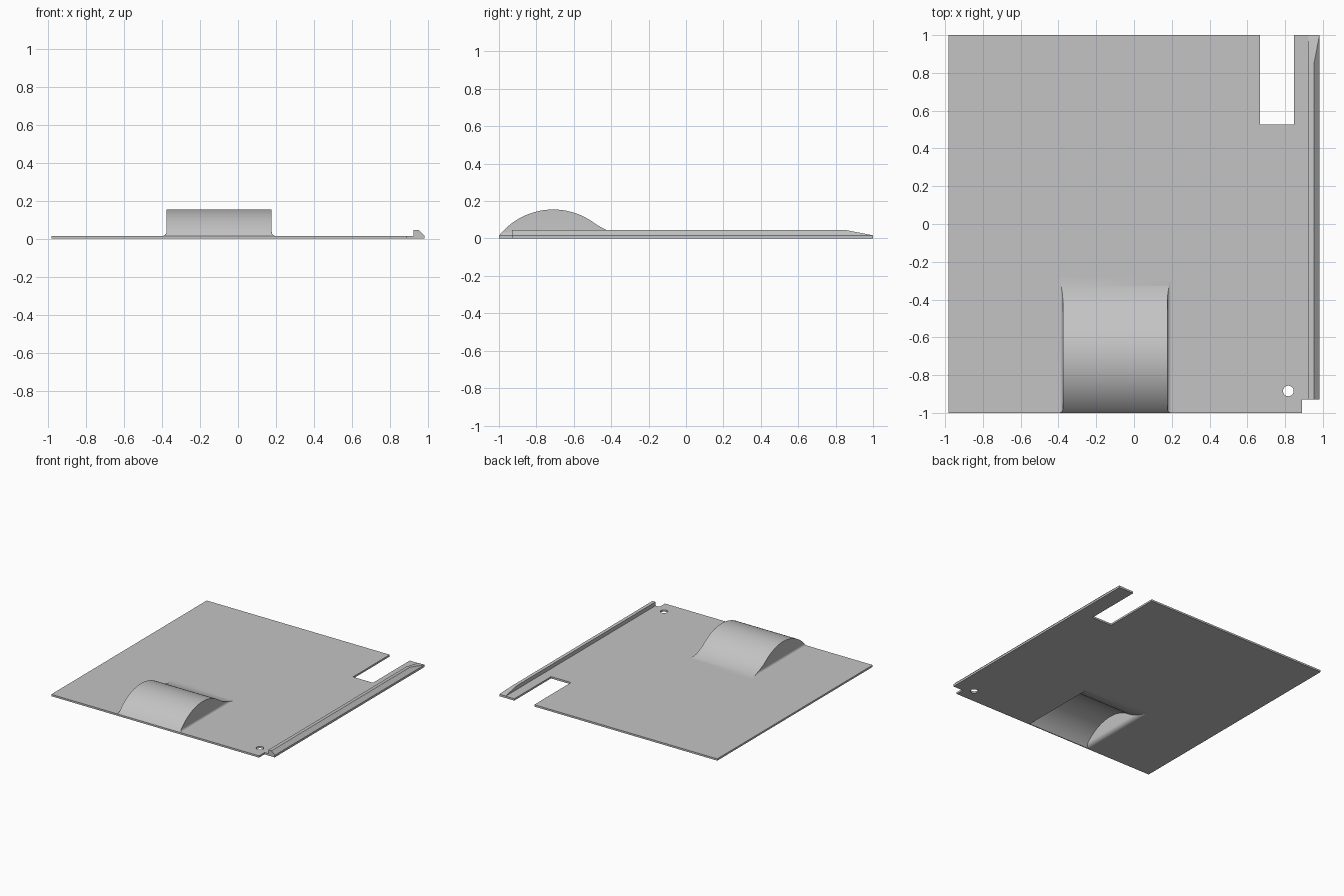
import bpy, bmesh, math

cube = bpy.data.objects.get("Cube")
if cube:
    bpy.data.objects.remove(cube, do_unlink=True)

T = 0.015                      # sheet thickness
HALF_X, HALF_Y = 0.982, 1.0
BUMP_L, BUMP_R, BUMP_BACK = -0.397, 0.197, -0.28
PEAK_Y, ARC_Z, ARC_R = -0.71, -0.215, 0.37
BACK_R, SIDE_R = 0.36, 0.02

grey = bpy.data.materials.new("plain_grey")
grey.use_nodes = True
grey.diffuse_color = (0.55, 0.55, 0.55, 1)
grey.node_tree.nodes["Principled BSDF"].inputs["Base Color"].default_value = grey.diffuse_color


def finish(bm, name):
    bmesh.ops.remove_doubles(bm, verts=bm.verts, dist=1e-5)
    bmesh.ops.recalc_face_normals(bm, faces=bm.faces)
    me = bpy.data.meshes.new(name)
    bm.to_mesh(me)
    bm.free()
    me.materials.append(grey)
    me.shade_smooth()
    me.set_sharp_from_angle(angle=math.radians(30))
    ob = bpy.data.objects.new(name, me)
    bpy.context.collection.objects.link(ob)
    return ob


def loop_edges(bm, points):
    vs = [bm.verts.new((x, y, 0)) for x, y in points]
    return [bm.edges.new((vs[i - 1], vs[i])) for i in range(len(vs))]


def loft(bm, rows):
    """Skin equal-length rows of points; returns the vertex grid."""
    grid = [[bm.verts.new(p) for p in row] for row in rows]
    for a, b in zip(grid, grid[1:]):
        for i in range(len(a) - 1):
            bm.faces.new((a[i], a[i + 1], b[i + 1], b[i]))
    return grid


# Flat plate with the end slot, corner notch, round hole and bump opening
bm = bmesh.new()
outline = [(-HALF_X, -HALF_Y), (BUMP_L, -HALF_Y), (BUMP_L, BUMP_BACK),
           (BUMP_R, BUMP_BACK), (BUMP_R, -HALF_Y), (0.89, -HALF_Y),
           (0.89, -0.93), (HALF_X, -0.93), (HALF_X, HALF_Y), (0.847, HALF_Y),
           (0.847, 0.527), (0.667, 0.527), (0.667, HALF_Y), (-HALF_X, HALF_Y)]
hole = [(0.817 + 0.028 * math.cos(k * math.tau / 32),
         -0.884 + 0.028 * math.sin(k * math.tau / 32)) for k in range(32)]
edges = loop_edges(bm, outline) + loop_edges(bm, hole)
bmesh.ops.triangle_fill(bm, use_beauty=True, use_dissolve=False, edges=edges, normal=(0, 0, 1))
top = bmesh.ops.extrude_face_region(bm, geom=bm.faces[:])["geom"]
bmesh.ops.translate(bm, vec=(0, 0, T), verts=[g for g in top if isinstance(g, bmesh.types.BMVert)])
finish(bm, "base_plate")


# Raised bump, pressed out of the sheet and hollow underneath
def bump_height(y, inset):
    """Height of the bump skin above its own sheet face."""
    base = T - inset
    join = PEAK_Y + (BUMP_BACK - PEAK_Y) * ARC_R / (ARC_R + BACK_R)
    if y < join:
        z = ARC_Z + math.sqrt((ARC_R - inset) ** 2 - (y - PEAK_Y) ** 2)
    else:
        r = BACK_R + inset
        z = T + BACK_R - math.sqrt(r * r - (y - BUMP_BACK) ** 2)
    return max(0.0, z - base)


def bump_row(y, inset, steps=6):
    base, r, h = T - inset, SIDE_R + inset, bump_height(y, inset)
    limit = math.acos(max(0.0, 1 - h / r))
    side = [(r * math.sin(limit * k / steps), r * (1 - math.cos(limit * k / steps)))
            for k in range(steps + 1)]
    side.append((side[-1][0], h))
    left = [(BUMP_L + dx, y, base + dz) for dx, dz in side]
    right = [(BUMP_R - dx, y, base + dz) for dx, dz in reversed(side)]
    return left + right


bm = bmesh.new()
count = 64
ys = [-HALF_Y + (BUMP_BACK + HALF_Y) * (1 - math.cos(math.pi * k / count)) / 2
      for k in range(count + 1)]
outer = loft(bm, [bump_row(y, 0) for y in ys])
inner = loft(bm, [bump_row(y, T) for y in ys])


def rim(grid):
    return (grid[0] + [r[-1] for r in grid[1:]] + grid[-1][-2::-1]
            + [r[0] for r in grid[-2:0:-1]])


a, b = rim(outer), rim(inner)
for i in range(len(a)):
    bm.faces.new((a[i - 1], a[i], b[i], b[i - 1]))
finish(bm, "raised_bump")

# Chamfered rail along the left edge, ramping down at the back
bm = bmesh.new()
lip = T + 0.002
rows = []
for y, z in ((-0.93, 0.046), (0.85, 0.046), (HALF_Y, lip)):
    rows.append([(0.925, y, T), (0.925, y, z), (HALF_X - (z - lip), y, z),
                 (HALF_X, y, lip), (HALF_X, y, T), (0.925, y, T)])
grid = loft(bm, rows)
for end in (grid[0], grid[-1]):
    bm.faces.new(end[:-1])
finish(bm, "edge_rail")
